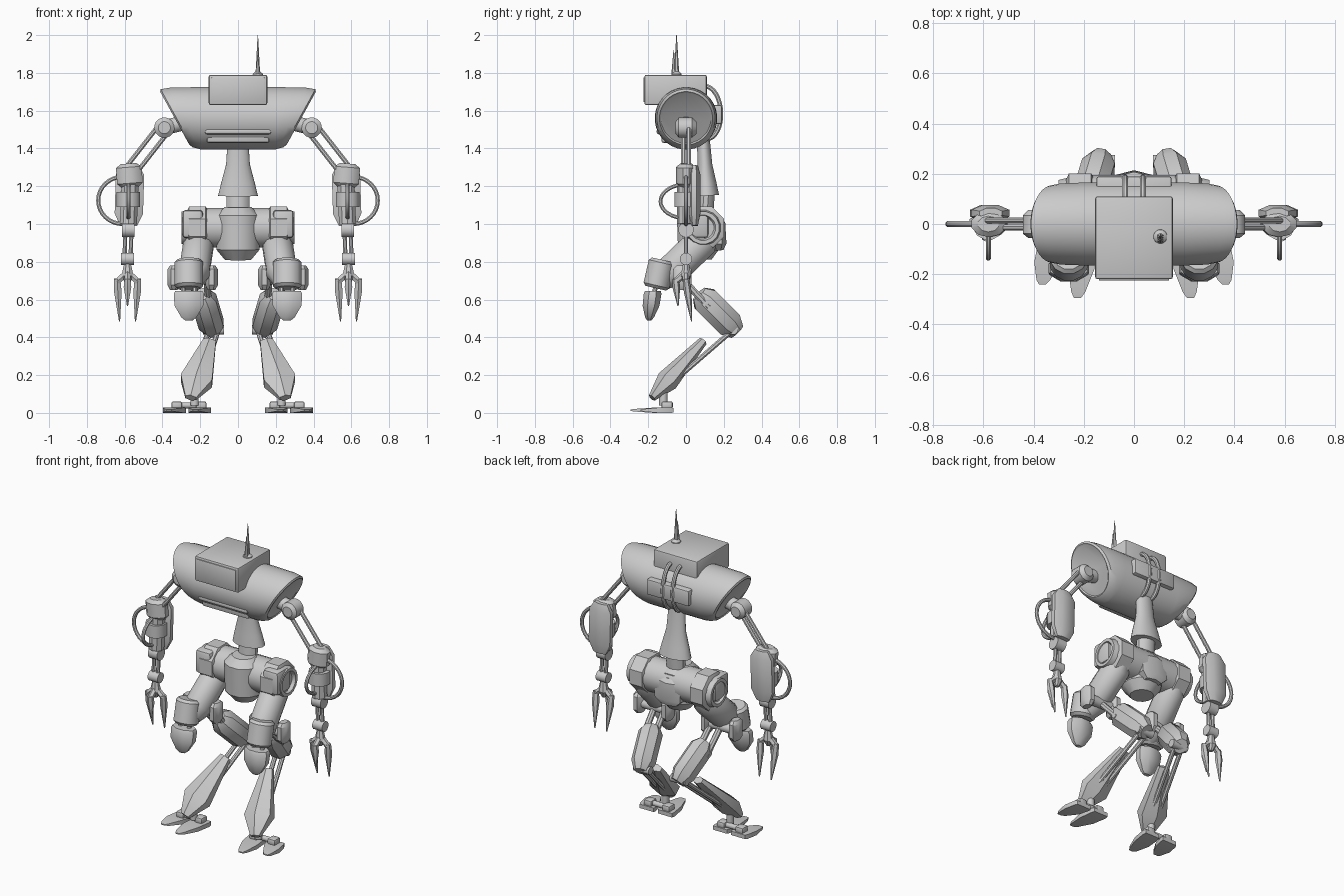
import bpy, bmesh
from math import pi, cos, sin, radians
from mathutils import Vector

if "Cube" in bpy.data.objects:
    bpy.data.objects.remove(bpy.data.objects["Cube"])

grey = bpy.data.materials.new("plain_grey")
grey.use_nodes = True
colour = (0.6, 0.6, 0.6, 1)
grey.diffuse_color = colour
grey.node_tree.nodes["Principled BSDF"].inputs["Base Color"].default_value = colour

X, Y, Z = Vector((1, 0, 0)), Vector((0, 1, 0)), Vector((0, 0, 1))
parts = []

# Profiles: position along the part and relative thickness
profiles = {
    "straight": ((0, 1), (1, 1)),
    "oval": ((0, .6), (.15, 1), (.8, 1), (1, .6)),
    "round_box": ((0, .8), (.1, 1), (.9, 1), (1, .8)),
    "shield": ((0, .9), (.1, 1), (.5, .95), (.9, .5), (1, .25)),
    "leaf": ((0, .4), (.7, 1), (1, .35)),
    "spike": ((0, 1), (1, .1)),
    "claw": ((0, .8), (.3, 1), (1, .15)),
    "flare": ((0, .5), (.5, .6), (.8, .85), (1, 1)),
    "ring": ((0, 1), (1, .9), (1, .7), (.5, .6)),
    "barrel": ((0, 1), (.6, 1), (.85, .98), (.97, .93), (1, .85), (.98, .8)),
}


def finish(bm, name, mirror):
    bmesh.ops.recalc_face_normals(bm, faces=bm.faces)
    mesh = bpy.data.meshes.new(name)
    bm.to_mesh(mesh)
    bm.free()
    mesh.materials.append(grey)
    ob = bpy.data.objects.new(name, mesh)
    bpy.context.collection.objects.link(ob)
    if mirror:
        ob.modifiers.new("Mirror", 'MIRROR')
    parts.append(ob)
    return ob


def skin(name, rings, sides, mirror):
    """Join rings of (centre, first radius, second radius) into a closed tube."""
    bm = bmesh.new()
    grow = 1 / cos(pi / sides)
    turns = [2 * pi * (j + .5) / sides for j in range(sides)]
    loops = [[bm.verts.new(centre + grow * (u * cos(a) + v * sin(a))) for a in turns]
             for centre, u, v in rings]
    for low, high in zip(loops, loops[1:]):
        for j in range(sides):
            bm.faces.new((low[j - 1], low[j], high[j], high[j - 1]))
    bm.faces.new(loops[0])
    bm.faces.new(loops[-1])
    return finish(bm, name, mirror)


def limb(name, start, end, width, depth=None, profile="straight", sides=12, mirror=True, axis=None):
    """Part that runs from start to end with a named profile."""
    start, end = Vector(start), Vector(end)
    axis = (axis or end - start).normalized()
    hint = Y if abs(axis.x) > .8 else X
    u = (hint - axis * hint.dot(axis)).normalized()
    v = axis.cross(u) * (depth or width)
    rings = [(start.lerp(end, t), u * width * s, v * s) for t, s in profiles[profile]]
    return skin(name, rings, sides, mirror)


def hose(name, start, end, bulge, radius):
    """Tube along half an ellipse."""
    start, end = Vector(start), Vector(end)
    side = bulge.cross(end - start).normalized()
    rings = []
    for i in range(17):
        a = pi * i / 16
        centre = start.lerp(end, (1 - cos(a)) / 2) + bulge * sin(a)
        tangent = (end - start) / 2 * sin(a) + bulge * cos(a)
        rings.append((centre, side * radius, tangent.normalized().cross(side) * radius))
    return skin(name, rings, 8, True)


def box(name, centre, size, bevel=.01, mirror=True):
    bm = bmesh.new()
    bmesh.ops.create_cube(bm, size=1)
    for v in bm.verts:
        v.co = Vector(centre) + Vector(c * s for c, s in zip(v.co, size))
    bmesh.ops.bevel(bm, geom=bm.edges[:], offset=bevel, segments=2, profile=.5, affect='EDGES')
    return finish(bm, name, mirror)


def axle(name, centre, half, radius, direction=X):
    return limb(name, centre - direction * half, centre + direction * half, radius)


def pair(name, start, end, gap, radius):
    """Two parallel rods side by side."""
    for side in (-gap, gap):
        limb(name, start + X * side, end + X * side, radius, sides=8)


# Joints of the limbs
shoulder = Vector((.39, 0, 1.51))
elbow = Vector((.57, 0, 1.25))
wrist = Vector((.58, 0, .97))
hand = Vector((.585, 0, .815))
hip = Vector((.2, .09, .98))
knee = Vector((.24, -.02, .71))
hock = Vector((.13, .25, .44))
ankle = Vector((.23, -.12, .12))

# Barrel torso, its ends sheared to face outwards and down
middle = Z * 1.56
torso = limb("torso", middle, middle + X * .335, .165, profile="barrel", sides=32)
for v in torso.data.vertices:
    v.co.x += .55 * min(1, max(0, v.co.x * 10 - 2)) * (v.co.z - middle.z)
box("belly_lip", (0, -.1, 1.49), (.35, .11, .03), mirror=False)
box("belly_panel", (0, -.08, 1.465), (.33, .1, .07), mirror=False)
box("back_panel", (0, .145, 1.58), (.3, .09, .1), mirror=False)
hose("back_hose", (.035, .1, 1.73), (.035, .11, 1.45), Y * .08, .012)

# Head and antenna
box("head", (0, -.055, 1.71), (.31, .33, .16), mirror=False)
box("face_plate", (0, -.22, 1.71), (.28, .01, .13), .002, mirror=False)
mast = Vector((.105, -.05, 1.78))
limb("antenna_base", mast, mast + Z * .03, .028, profile="shield", mirror=False)
limb("tall_spike", mast, mast + Z * .22, .013, profile="spike", sides=6, mirror=False)
limb("short_spike", mast - Y * .015, mast + Z * .14 - Y * .015, .012, profile="spike", sides=6, mirror=False)

# Waist and pelvis
limb("waist", (0, .09, 1.48), (0, .11, 1.15), .105, .065, "flare", 20, mirror=False)
limb("waist_joint", (0, .11, 1.2), (0, .1, 1.06), .06, .045, mirror=False)
limb("pelvis_barrel", hip - X * .2, hip, .105, sides=16)
limb("pelvis_shell", (0, .06, 1.09), (0, .07, .81), .115, .11, "oval", mirror=False)
limb("tail_guard", (0, .16, 1.03), (0, .17, .86), .09, .04, "oval", 6, mirror=False)

# Hip pods with hollow outer rings
limb("hip_pod", hip - X * .04, hip + X * .07, .112, profile="round_box", sides=8)
limb("hip_ring", hip + X * .06, hip + X * .1, .095, profile="ring", sides=16)
box("hip_block", hip + X * .04 - Y * .04 + Z * .02, (.11, .14, .15), .02)

# Thigh with a downturned end, kneecap and side blocks
limb("thigh", hip + Y * .04 - Z * .03, knee - Y * .12 - Z * .02, .08, .085, "oval")
cap = knee + X * .02 - Y * .155
limb("thigh_end", cap + Y * .05 + Z * .1, cap + Y * .015 - Z * .05, .075, .07, "round_box")
pair("kneecap_rod", cap + Y * .03, cap - Z * .09, .03, .012)
limb("kneecap", cap - Z * .065, cap - Z * .22 - Y * .02, .08, .047, "shield", 8, axis=-Z)
axle("knee_axle", knee, .12, .03)
for side in (-.1, .1):
    block = knee + X * side
    limb("knee_block", block + Z * .07, block - Z * .06, .033, .05, "oval", 8)

# Rear leg joint
limb("rear_leg", knee - X * .05 + Y * .09 - Z * .08, hock + Y * .02 - Z * .01, .066, .072, "oval", 8)
pair("middle_leg_rod", knee - X * .04, hock + Z * .12 + X * .06 - Y * .13, .035, .018)

# Shin blade and struts
axle("shin_axle", hock, .055, .025)
pair("shin_strut", hock, ankle, .025, .013)
limb("shin_blade", (.15, .09, .38), (.25, -.18, .08), .085, .052, "leaf", 6)

# Ankle and toes
limb("ankle_rod", ankle, ankle - Z * .08, .022)
heel = ankle + X * .03 + Y * .02 - Z * .08
axle("heel_bar", heel, .09, .016)
for side, reach, turn in ((-1, .23, .03), (1, .175, .04)):
    root = Vector((heel.x + side * .065, -.065, .014))
    limb("toe", root, root + X * turn - Y * reach, .055, .014, "shield", 4, axis=-Y)
    box("toe_knuckle", root - Y * .035 + Z * .027, (.055, .06, .04))

# Shoulder and upper arm
limb("shoulder_stem", shoulder - X * .12 + Z * .03, shoulder, .04)
limb("shoulder_ball", shoulder - Y * .055, shoulder + Y * .055, .053, profile="oval", sides=16)
for side in (-1, 1):
    offset = ((X + Z) * .022 + Y * .014) * side
    limb("upper_arm_rod", shoulder + offset, elbow + Z * .03 + offset, .012, sides=8)

# Elbow, forearm shell and hoses
limb("elbow_cap", elbow + X * .01 + Z * .07, elbow - Z * .06, .068, .05, "oval", 10)
limb("forearm_shell", elbow + Y * .043 + Z * .06, wrist + Y * .043 + Z * .02, .075, .033, "oval", 8)
limb("forearm_core", elbow, wrist + Z * .03, .045, sides=10)
cuff = wrist + Z * .16
axle("forearm_cuff", cuff, .04, .062, Z)
hose("outer_hose", elbow + X * .04, wrist + X * .03 + Z * .03, X * .13, .011)
hose("front_hose", cuff + Z * .08, cuff - Z * .1, Y * -.135, .01)

# Wrist and palm
axle("wrist_axle", wrist, .033, .04)
pair("wrist_rod", wrist, hand, .016, .011)
axle("hand_axle", hand, .035, .032)
palm = hand - Z * .13
limb("palm", hand, palm, .032, .028, "leaf", 8)

# Three claw fingers
for side, drop in ((X, .2), (-X, .2), (-Y, .12)):
    bend = palm + side * .055 + Z * .01
    tip = palm + side * .042 - Z * drop + Y * .03 * abs(side.x)
    limb("knuckle", palm + Z * .06, bend, .016, sides=6)
    limb("claw", bend + Z * .015, tip, .02, .018, "claw", 6)

# Smooth the rounded parts, keep hard edges
bpy.ops.object.select_all(action='DESELECT')
for ob in parts:
    ob.select_set(True)
bpy.context.view_layer.objects.active = parts[0]
bpy.ops.object.shade_smooth_by_angle(angle=radians(35))
